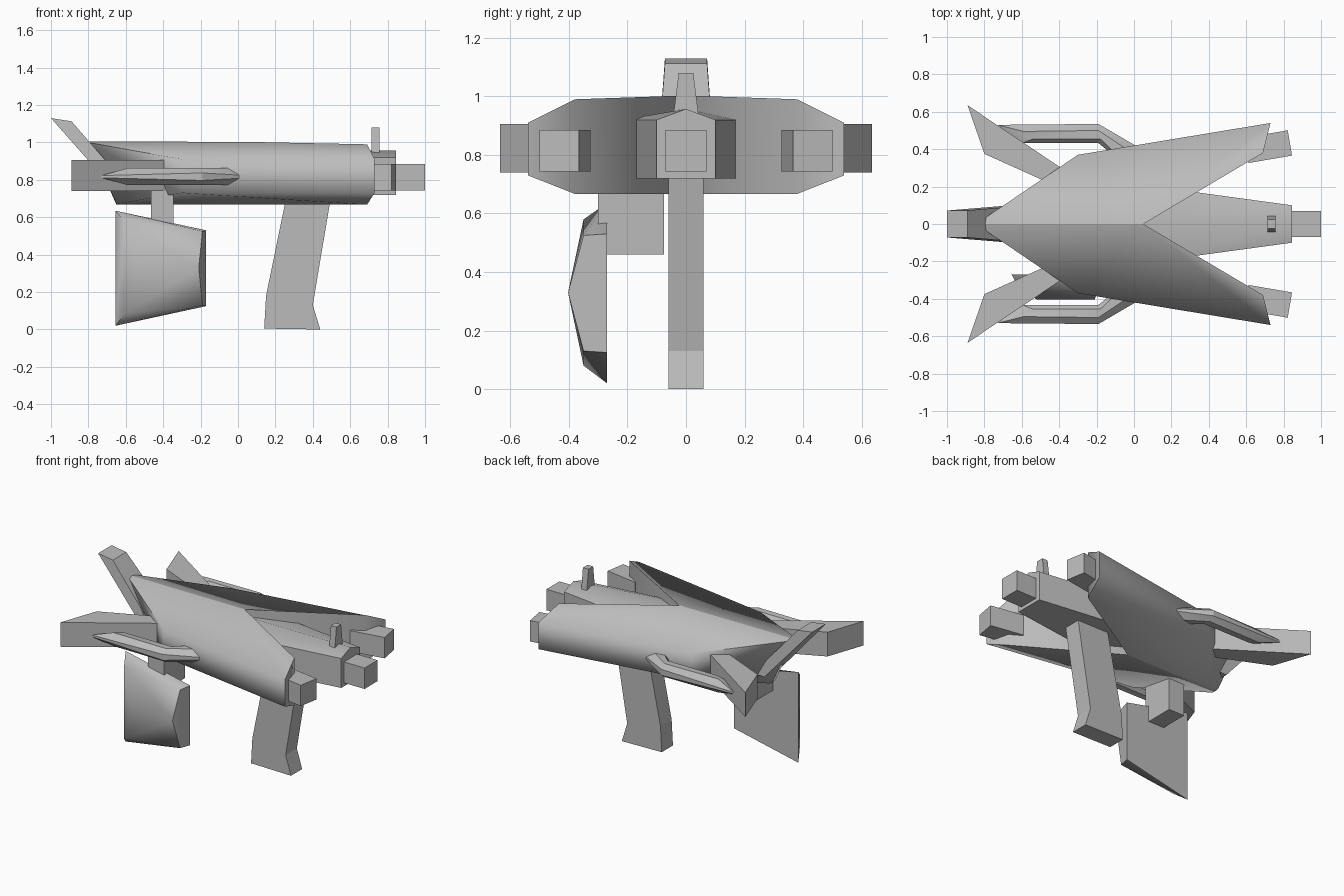
import bpy, bmesh, math
from mathutils import Vector, Matrix

old = bpy.data.objects.get("Cube")
if old:
    bpy.data.objects.remove(old, do_unlink=True)

GREY = (0.5, 0.5, 0.5, 1)
mat = bpy.data.materials.new("plain_grey")
mat.use_nodes = True
mat.diffuse_color = GREY
mat.node_tree.nodes["Principled BSDF"].inputs["Base Color"].default_value = GREY


def finish(name, bm, smooth=0, mirror=False):
    """Turn a bmesh into an object, optionally smooth and mirrored across y."""
    bmesh.ops.recalc_face_normals(bm, faces=bm.faces)
    me = bpy.data.meshes.new(name)
    bm.to_mesh(me)
    bm.free()
    me.materials.append(mat)
    ob = bpy.data.objects.new(name, me)
    bpy.context.collection.objects.link(ob)
    if mirror:
        mod = ob.modifiers.new("mirror", 'MIRROR')
        mod.use_axis = (False, True, False)
        mod.use_mirror_merge = False
    if smooth:
        bpy.ops.object.select_all(action='DESELECT')
        ob.select_set(True)
        bpy.context.view_layer.objects.active = ob
        bpy.ops.object.shade_smooth_by_angle(angle=math.radians(smooth))
    return ob


def loft(name, rings, smooth=0, mirror=False):
    """Skin a list of equal rings of points and cap both ends."""
    bm = bmesh.new()
    vs = [[bm.verts.new(p) for p in r] for r in rings]
    n = len(vs[0])
    for a, b in zip(vs, vs[1:]):
        for i in range(n):
            j = (i + 1) % n
            bm.faces.new((a[i], a[j], b[j], b[i]))
    bm.faces.new(vs[0])
    bm.faces.new(vs[-1])
    return finish(name, bm, smooth, mirror)


def box(name, lo, hi, turn=0, mirror=False):
    """Box between two corners, turned about z around its own centre."""
    lo, hi = Vector(lo), Vector(hi)
    bm = bmesh.new()
    bmesh.ops.create_cube(bm, size=1, matrix=Matrix.Translation((lo + hi) / 2)
                          @ Matrix.Rotation(math.radians(turn), 4, 'Z')
                          @ Matrix.Diagonal((*(hi - lo), 1)))
    return finish(name, bm, 0, mirror)


# Swept hull half: each station is inner and outer edge, top and bottom
def station(inner_top, outer_top, outer_low, inner_low):
    return [inner_top, outer_top, outer_low, inner_low]


loft("hull", [
    station((-.80, 0, 1.005), (-.80, .03, 1.0), (-.65, .03, .672), (-.65, 0, .667)),
    station((.05, 0, 1.003), (-.30, .37, .91), (-.30, .37, .73), (.05, 0, .667)),
    station((.69, .38, .99), (.73, .54, .91), (.73, .54, .73), (.69, .38, .667)),
], smooth=80, mirror=True)

# Central barrel housing with a shallow ridged top
loft("barrel_housing", [
    [(x, -w, .72), (x, -w, .92), (x, 0, .957), (x, w, .92), (x, w, .72)]
    for x, w in ((0, .215), (.845, .10))], smooth=75)

# Muzzles
box("centre_muzzle", (.80, -.07, .743), (1.0, .07, .885))
box("side_muzzle", (.60, .345, .743), (.835, .482, .885), 9.7, mirror=True)

# Sight post
loft("sight_post", [[(.715, -w, z), (.757, -w, z), (.757, w, z), (.715, w, z)]
                    for z, w in ((.92, .045), (1.08, .025))])

# Upright tail fin
loft("tail_fin", [[(a, -w, za), (b, -w, zb), (b, w, zb), (a, w, za)]
                  for a, za, b, zb, w in ((-1.0, 1.13, -.89, 1.113, .072),
                                          (-.66, .745, -.57, .745, .10))])

# Swept rear wings
wing = [(-.89, .635), (-.80, .375), (-.30, .15), (-.30, .24)]
loft("rear_wing", [[(x, y, z) for x, y in wing] for z in (.74, .905)], mirror=True)

# Thin side blades with bevelled upper and lower faces
rim = [(.015, .415, .008), (-.19, .535, .02), (-.73, .53, .006),
       (-.60, .432, .02), (-.19, .432, .02), (-.10, .36, .02)]
face = [(-.04, .40), (-.19, .50), (-.59, .495), (-.54, .455), (-.18, .455), (-.08, .36)]
loft("side_blade", [
    [(x, y, .772) for x, y in face],
    [(x, y, .817 - h) for x, y, h in rim],
    [(x, y, .817 + h) for x, y, h in rim],
    [(x, y, .863) for x, y in face],
], smooth=30, mirror=True)

# Grip
grip = [(.277, .80), (.512, .80), (.40, .13), (.44, .0), (.14, .005), (.15, .18)]
loft("grip", [[(x, y, z) for x, z in grip] for y in (-.06, .06)])

# Side shield: flat back and a domed outer face
bm = bmesh.new()
back = [(-.655, -.27, .635), (-.17, -.27, .53), (-.17, -.27, .125), (-.655, -.27, .02)]
mid = [(-.61, -.35, .58), (-.19, -.35, .525), (-.19, -.35, .13), (-.61, -.35, .08)]
peak = [(-.52, -.403, .33), (-.21, -.403, .33)]
for p in back + mid + peak:
    bm.verts.new(p)
bmesh.ops.convex_hull(bm, input=bm.verts)
finish("side_shield", bm, smooth=60)

# Shield bracket
box("shield_bracket", (-.465, -.30, .46), (-.345, -.075, .76))
